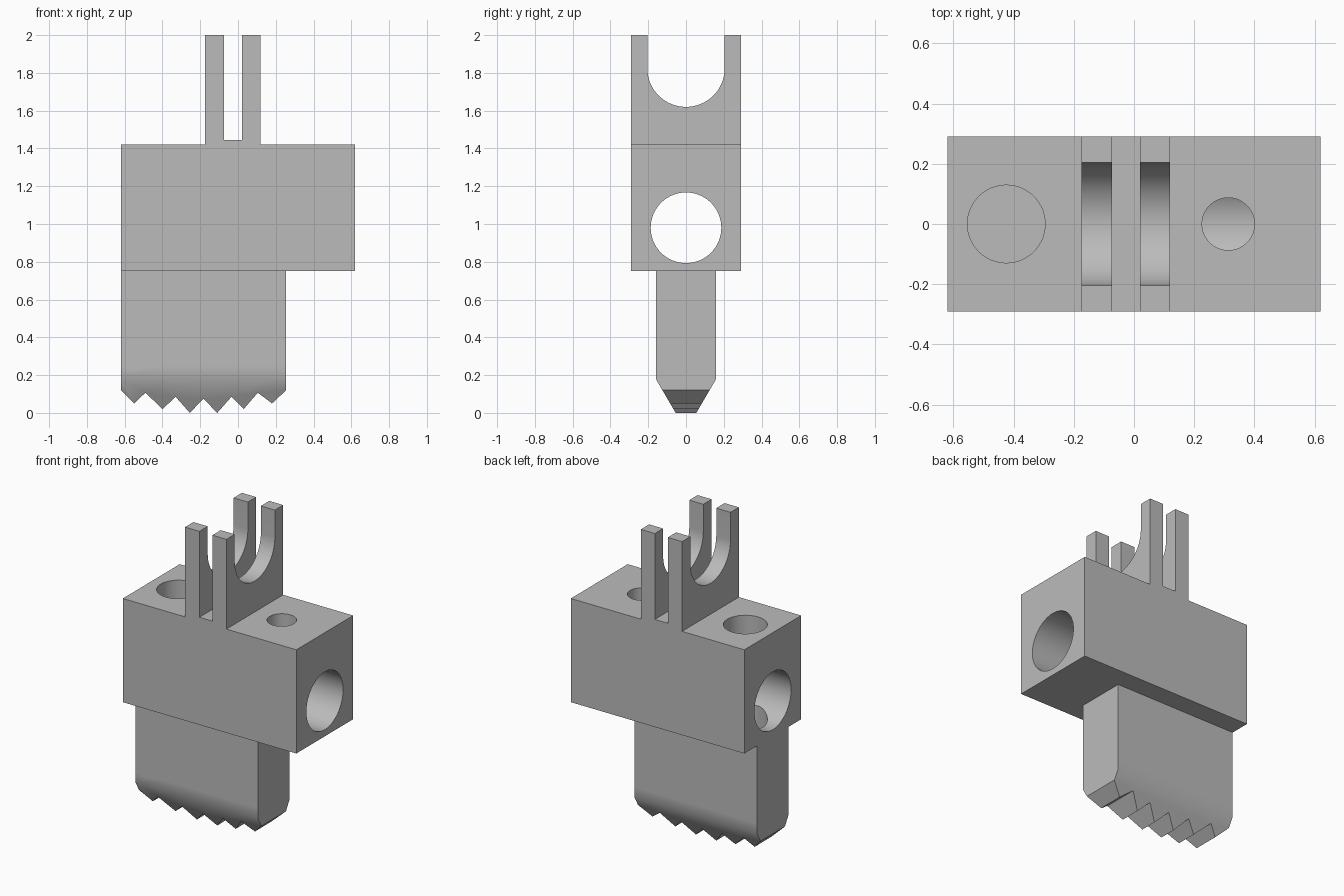
import bpy, bmesh, math
from mathutils import Matrix, Vector

cube = bpy.data.objects.get("Cube")
if cube:
    bpy.data.objects.remove(cube, do_unlink=True)

grey = bpy.data.materials.new("plain grey")
grey.use_nodes = True
colour = (0.5, 0.5, 0.5, 1)
grey.diffuse_color = colour
grey.node_tree.nodes["Principled BSDF"].inputs["Base Color"].default_value = colour


def finish(name, bm):
    bmesh.ops.recalc_face_normals(bm, faces=bm.faces)
    mesh = bpy.data.meshes.new(name)
    bm.to_mesh(mesh)
    bm.free()
    mesh.materials.append(grey)
    ob = bpy.data.objects.new(name, mesh)
    bpy.context.collection.objects.link(ob)
    return ob


def prism(name, outline, axis, low, high):
    """Extrude an outline (horizontal, z) along x or y."""
    bm = bmesh.new()
    place = (lambda h, z: (h, low, z)) if axis == "y" else (lambda h, z: (low, h, z))
    face = bm.faces.new([bm.verts.new(place(h, z)) for h, z in outline])
    new = bmesh.ops.extrude_face_region(bm, geom=[face])["geom"]
    shift = Vector((0, high - low, 0)) if axis == "y" else Vector((high - low, 0, 0))
    bmesh.ops.translate(bm, vec=shift, verts=[v for v in new if isinstance(v, bmesh.types.BMVert)])
    return finish(name, bm)


def rod(name, radius, length, centre, along_x=False):
    bm = bmesh.new()
    turn = Matrix.Rotation(math.pi / 2, 4, "Y") if along_x else Matrix()
    bmesh.ops.create_cone(bm, cap_ends=True, segments=64, radius1=radius, radius2=radius,
                          depth=length, matrix=Matrix.Translation(centre) @ turn)
    return finish(name, bm)


def combine(target, tool, operation):
    """Apply an exact boolean and remove the tool."""
    tool.hide_render = True
    mod = target.modifiers.new(operation, "BOOLEAN")
    mod.operation, mod.solver, mod.object = operation, "EXACT", tool
    bpy.context.view_layer.objects.active = target
    bpy.ops.object.modifier_apply(modifier=mod.name)
    bpy.data.objects.remove(tool, do_unlink=True)


# Block with the two fork plates standing on it
base, top, slot = 0.75, 1.42, 1.445
body = prism("clamp_body", [
    (-0.62, base), (0.62, base), (0.62, top), (0.12, top), (0.12, 2), (0.02, 2),
    (0.02, slot), (-0.073, slot), (-0.073, 2), (-0.175, 2), (-0.175, top), (-0.62, top),
], "y", -0.29, 0.29)

# Blade with a row of teeth of uneven depth
teeth = [(-0.62, 0.12), (-0.55, 0.05), (-0.49, 0.107), (-0.4, 0.02), (-0.33, 0.085),
         (-0.255, 0.0), (-0.183, 0.075), (-0.11, 0.0), (-0.035, 0.085), (0.03, 0.02),
         (0.105, 0.107), (0.18, 0.05), (0.255, 0.12)]
blade = prism("toothed_blade", teeth + [(0.255, 0.77), (-0.62, 0.77)], "y", -0.16, 0.16)

# Both sides of the blade narrow towards the teeth
half = [(0.049, -0.01), (0.16, 0.18), (0.2, 0.25), (0.2, 1)]
half[2] = (0.16, 0.25)
half[3] = (0.16, 1)
taper = prism("blade_taper", half + [(-y, z) for y, z in reversed(half)], "x", -1, 1)
combine(blade, taper, "INTERSECT")
combine(body, blade, "UNION")

# Rounded notch through both fork plates
r, mid = 0.205, 1.825
arc = [(-r * math.cos(a), mid - r * math.sin(a)) for a in (math.pi * i / 32 for i in range(33))]
combine(body, prism("fork_notch", arc + [(r, 2.2), (-r, 2.2)], "x", -0.4, 0.4), "DIFFERENCE")

# Long bore, deep blind hole and small screw hole
combine(body, rod("long_bore", 0.187, 2, (0, 0, 0.98), True), "DIFFERENCE")
combine(body, rod("blind_hole", 0.129, 1.2, (-0.424, 0, 1.0)), "DIFFERENCE")
combine(body, rod("screw_hole", 0.087, 0.6, (0.313, 0, 1.28)), "DIFFERENCE")

# Smooth curves, sharp corners
bpy.ops.object.select_all(action="DESELECT")
body.select_set(True)
bpy.context.view_layer.objects.active = body
bpy.ops.object.shade_smooth_by_angle(angle=math.radians(35))
